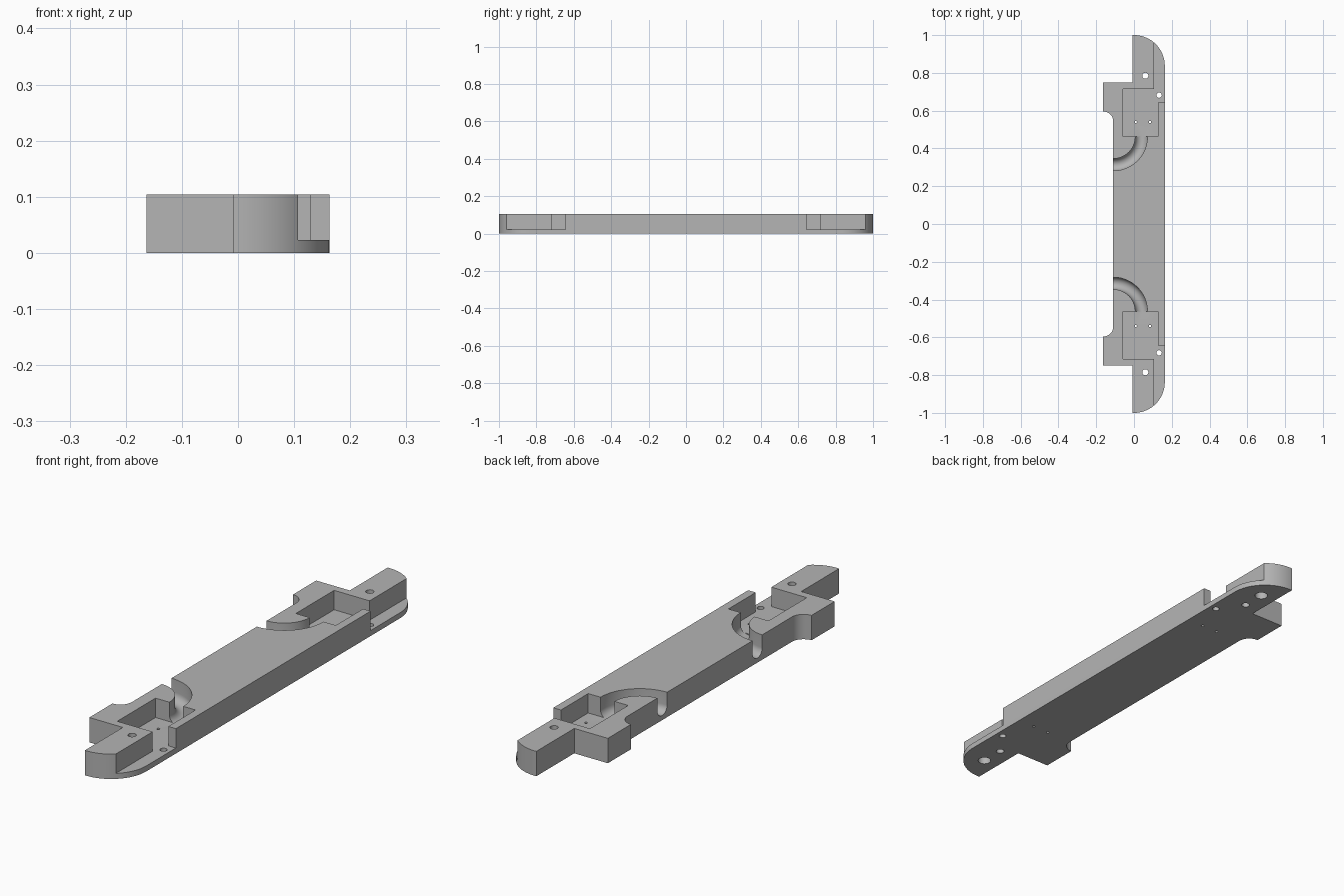
import bpy, bmesh, math
from mathutils import Matrix, Vector

cube = bpy.data.objects.get("Cube")
if cube:
    bpy.data.objects.remove(cube, do_unlink=True)

HEIGHT, FLOOR = 0.104, 0.023

grey = bpy.data.materials.new("plain_grey")
grey.use_nodes = True
grey.diffuse_color = (0.46, 0.46, 0.46, 1)
grey.node_tree.nodes["Principled BSDF"].inputs["Base Color"].default_value = grey.diffuse_color


def finish(bm, name):
    bmesh.ops.recalc_face_normals(bm, faces=bm.faces)
    mesh = bpy.data.meshes.new(name)
    bm.to_mesh(mesh)
    bm.free()
    mesh.materials.append(grey)
    obj = bpy.data.objects.new(name, mesh)
    bpy.context.collection.objects.link(obj)
    return obj


def prism(name, outline, z0, z1):
    bm = bmesh.new()
    face = bm.faces.new([bm.verts.new((x, y, z0)) for x, y in outline])
    up = bmesh.ops.extrude_face_region(bm, geom=[face])["geom"]
    bmesh.ops.translate(bm, vec=(0, 0, z1 - z0),
                        verts=[v for v in up if isinstance(v, bmesh.types.BMVert)])
    return finish(bm, name)


def arc(cx, cy, r, a0, a1, steps):
    angles = [math.radians(a0 + (a1 - a0) * i / steps) for i in range(steps + 1)]
    return [(cx + r * math.cos(a), cy + r * math.sin(a)) for a in angles]


def flip(points, side):
    return [(x, y * side) for x, y in points]


def groove(name, side):
    # U-shaped section swept through a quarter turn
    cx, cy, mid, r, bottom = -0.11, 0.463, 0.149, 0.032, 0.019
    section = arc(mid, bottom + r, r, 180, 360, 16) + [(mid + r, 0.2), (mid - r, 0.2)]
    bm = bmesh.new()
    start = Matrix.Rotation(math.radians(-95), 4, 'Z')
    verts = [bm.verts.new(start @ Vector((x, 0, z))) for x, z in section]
    face = bm.faces.new(verts)
    bmesh.ops.spin(bm, geom=[face] + list(face.edges) + verts, cent=(0, 0, 0),
                   axis=(0, 0, 1), angle=math.radians(96), steps=32)
    # close the starting end if the sweep left it open
    rim = [e for e in bm.edges if e.is_boundary]
    if rim:
        bmesh.ops.holes_fill(bm, edges=rim)
    bmesh.ops.translate(bm, vec=(cx, cy, 0), verts=bm.verts)
    bmesh.ops.scale(bm, vec=(1, side, 1), verts=bm.verts)
    return finish(bm, name)


# Bar with rounded ends and side lugs
half = ([(0.163, 0.837)] + arc(0, 0.837, 0.163, 0, 90, 28)[1:]
        + [(-0.008, 1), (-0.008, 0.749), (-0.163, 0.749)]
        + arc(-0.163, 0.543, 0.053, 90, 0, 12))
bar = prism("mounting_bar", half + flip(half[::-1], -1), 0, HEIGHT)

# Pocket opening onto the outer ledge
pocket = [(-0.057, 0.463), (0.128, 0.463), (0.128, 0.643), (0.3, 0.643),
          (0.3, 1.1), (0.107, 1.1), (0.107, 0.716), (-0.057, 0.716)]

# Holes: x, y, radius, top
holes = [(0.06, 0.785, 0.016, 0.2), (0.133, 0.682, 0.014, 0.2),
         (0.01, 0.54, 0.006, 0.2), (0.085, 0.54, 0.006, 0.2),
         (0.06, 0.885, 0.026, 0.06)]

cutters = []
for side in (1, -1):
    cutters.append(prism("pocket_cutter", flip(pocket, side), FLOOR, 0.2))
    cutters.append(groove("groove_cutter", side))
    for x, y, r, top in holes:
        ring = arc(x, y, r, 0, 360, 24)[:-1]
        cutters.append(prism("hole_cutter", flip(ring, side), -0.1, top))

bpy.ops.object.select_all(action='DESELECT')
bpy.context.view_layer.objects.active = bar
bar.select_set(True)
for cutter in cutters:
    cutter.hide_render = True
    mod = bar.modifiers.new("cut", 'BOOLEAN')
    mod.operation, mod.solver, mod.object = 'DIFFERENCE', 'EXACT', cutter
    bpy.ops.object.modifier_apply(modifier=mod.name)
    bpy.data.objects.remove(cutter, do_unlink=True)

bpy.ops.object.shade_smooth_by_angle(angle=math.radians(30))
